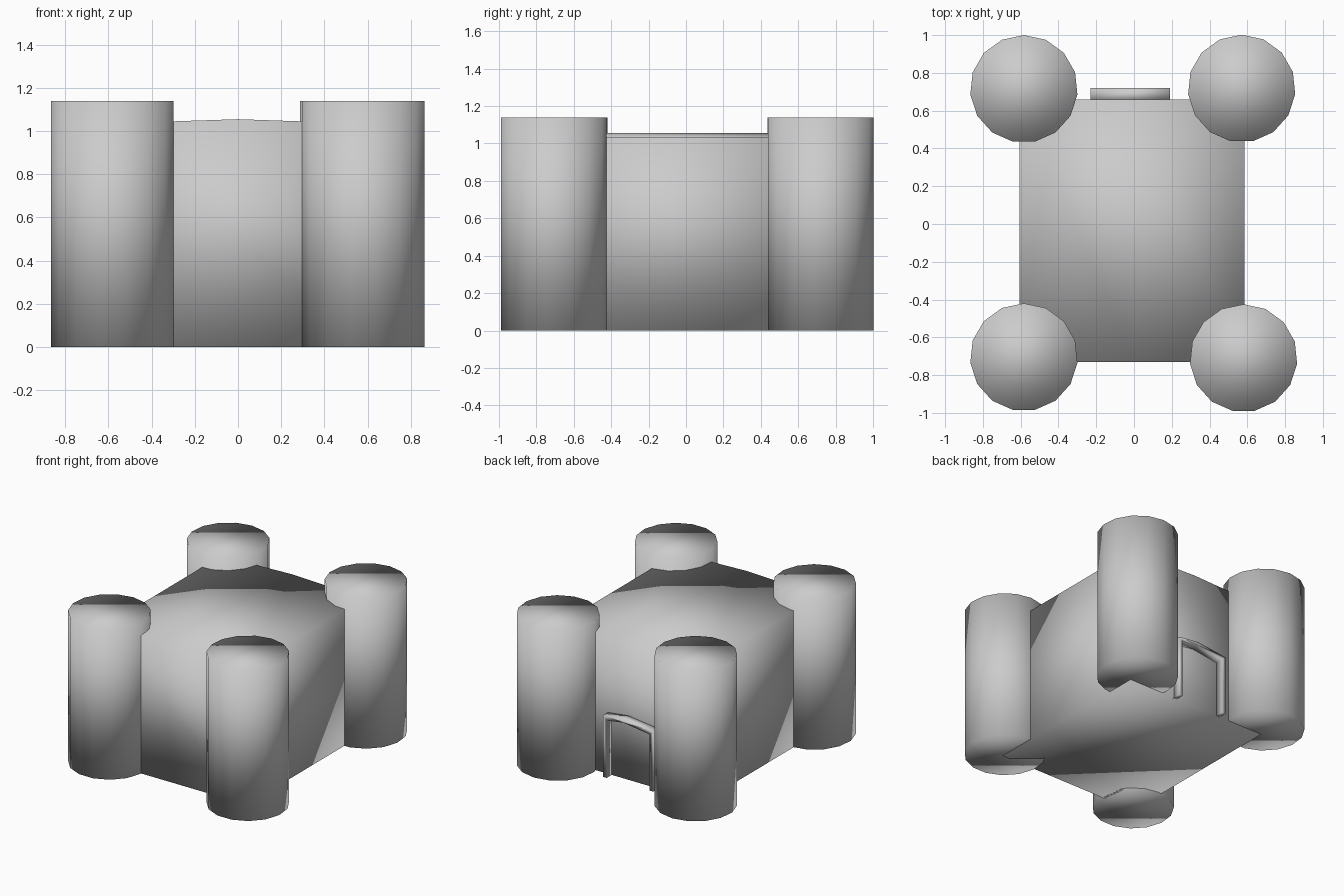
import bpy
import bmesh
from math import pi, sin, cos

if "Cube" in bpy.data.objects:
    bpy.data.objects.remove(bpy.data.objects["Cube"])


def prism(name, profile, place, start, end):
    """Extrude a closed 2D profile between two positions on one axis."""
    bm = bmesh.new()
    a = [bm.verts.new(place(u, v, start)) for u, v in profile]
    b = [bm.verts.new(place(u, v, end)) for u, v in profile]
    n = len(profile)
    bm.faces.new(a)
    bm.faces.new(b[::-1])
    for i in range(n):
        j = (i + 1) % n
        bm.faces.new((a[i], b[i], b[j], a[j]))
    bmesh.ops.recalc_face_normals(bm, faces=bm.faces[:])
    for f in bm.faces:
        f.smooth = True
    mesh = bpy.data.meshes.new(name)
    bm.to_mesh(mesh)
    bm.free()
    obj = bpy.data.objects.new(name, mesh)
    bpy.context.collection.objects.link(obj)
    return obj


def along_y(u, v, t):
    return (u, t, v)


def along_z(u, v, t):
    return (u, v, t)


# Main keep: block with a very shallow ridged roof
keep = [(-0.605, 0), (0.585, 0), (0.585, 1.035), (0, 1.055), (-0.605, 1.035)]
prism("keep", keep, along_y, -0.73, 0.66)

# Four round corner towers
SIDES, RADIUS = 15, 0.285
towers = {
    "front_left_tower": (-0.583, -0.705),
    "front_right_tower": (0.58, -0.71),
    "back_left_tower": (-0.583, 0.715),
    "back_right_tower": (0.57, 0.717),
}
for name, (cx, cy) in towers.items():
    ring = [(cx + RADIUS * cos(pi / 2 + 2 * pi * i / SIDES),
             cy + RADIUS * sin(pi / 2 + 2 * pi * i / SIDES)) for i in range(SIDES)]
    prism(name, ring, along_z, 0, 1.14)

# Door surround projecting from the back wall
frame = [(-0.23, 0), (-0.23, 0.455), (0.02, 0.485), (0.19, 0.465), (0.19, 0),
         (0.16, 0), (0.16, 0.435), (0.02, 0.455), (-0.20, 0.425), (-0.20, 0)]
prism("door_frame", frame, along_y, 0.65, 0.72)
